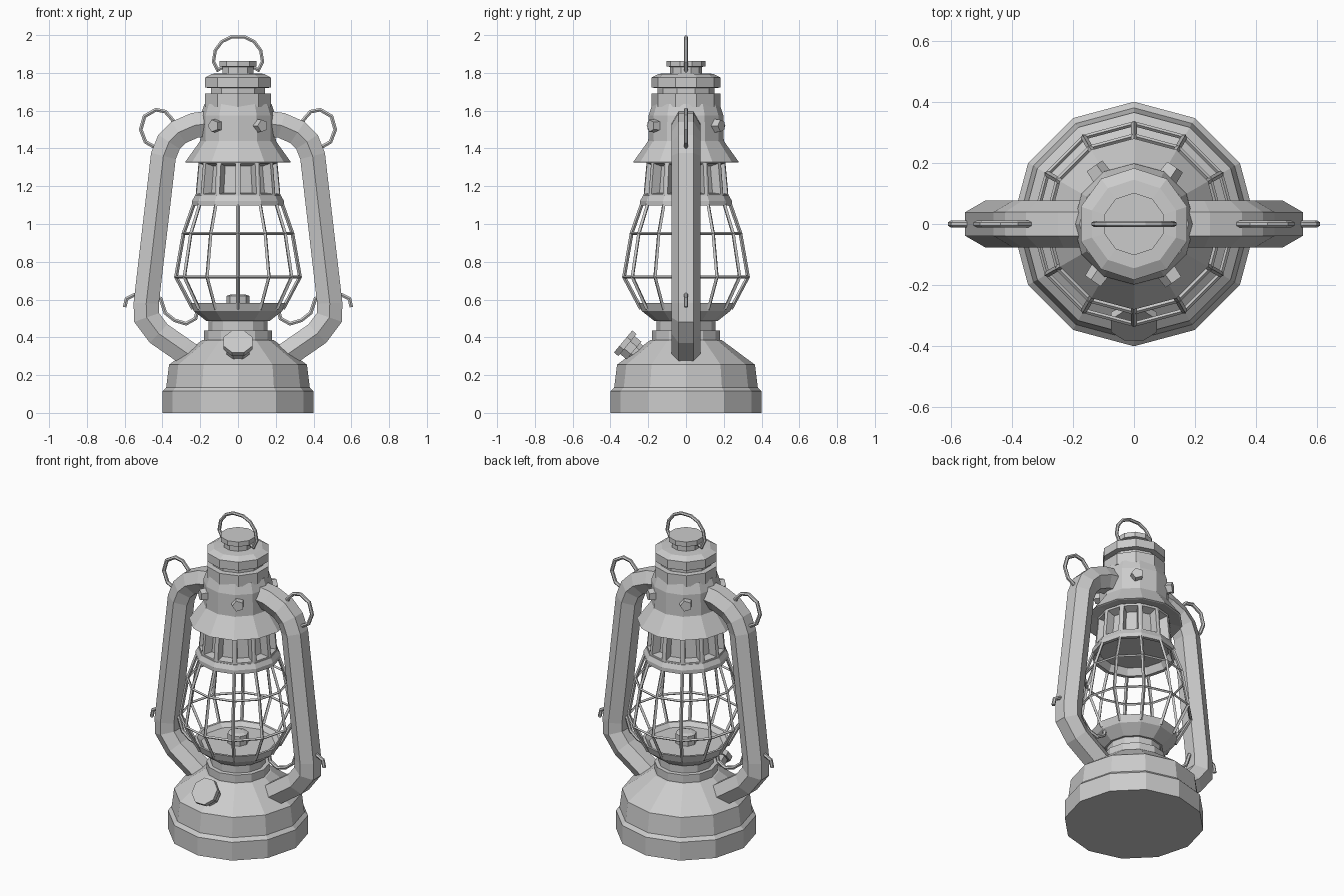
import bpy, bmesh, math
from mathutils import Vector, Matrix

if "Cube" in bpy.data.objects:
    bpy.data.objects.remove(bpy.data.objects["Cube"])


def finish(name, bm):
    bmesh.ops.recalc_face_normals(bm, faces=bm.faces)
    me = bpy.data.meshes.new(name)
    bm.to_mesh(me)
    bm.free()
    ob = bpy.data.objects.new(name, me)
    bpy.context.collection.objects.link(ob)
    return ob


def bridge(bm, rings, closed=False):
    n = len(rings[0])
    faces = []
    pairs = list(zip(rings, rings[1:]))
    if closed:
        pairs.append((rings[-1], rings[0]))
    for a, b in pairs:
        for i in range(n):
            j = (i + 1) % n
            faces.append(bm.faces.new((a[i], a[j], b[j], b[i])))
    if not closed:
        bm.faces.new(rings[0])
        bm.faces.new(rings[-1])
    return faces


def lathe(name, profile, n=12, bm=None):
    """Faceted turned part with a corner on the y axis, capped at both ends."""
    bm = bmesh.new()
    rings = []
    for r, z in profile:
        rings.append([bm.verts.new((r * math.cos(math.pi / 2 + math.tau * i / n),
                                    r * math.sin(math.pi / 2 + math.tau * i / n), z))
                      for i in range(n)])
    bridge(bm, rings)
    return finish(name, bm)


def sweep(bm, path, r, n=6, axis=(0, 1, 0), closed=False, mat=Matrix()):
    """Mitred tube along a flat path; axis is the normal of its plane."""
    pts = [Vector(p) for p in path]
    axis = Vector(axis)
    rings = []
    for i, p in enumerate(pts):
        before = pts[i - 1] if (i or closed) else None
        after = pts[(i + 1) % len(pts)] if (i < len(pts) - 1 or closed) else None
        d1 = (p - before).normalized() if before is not None else (after - p).normalized()
        d2 = (after - p).normalized() if after is not None else d1
        t = (d1 + d2).normalized()
        side = t.cross(axis) / max(t.dot(d1), 0.5)
        rings.append([bm.verts.new(mat @ (p + r * (axis * math.cos(math.tau * k / n)
                                                   + side * math.sin(math.tau * k / n))))
                      for k in range(n)])
    bridge(bm, rings, closed)


def flat(points, sx=1):
    return [(sx * x, 0, z) for x, z in points]


# Fuel tank, neck and burner bowl
lathe("fuel_tank", [(.4, 0), (.4, .115), (.38, .135), (.365, .255), (.19, .385), (.15, .39)])
lathe("neck", [(.18, .37), (.18, .435), (.157, .437), (.157, .49), (.15, .5)])
lathe("burner_bowl", [(.14, .485), (.168, .487), (.235, .54), (.25, .583), (.235, .583), (.21, .56)])
lathe("burner", [(.06, .55), (.06, .62), (.035, .628)], 8)

# Wire cage
bm = bmesh.new()
rib = [(.225, .55), (.238, .55), (.328, .72), (.288, .95), (.232, 1.11)]
for i in range(12):
    sweep(bm, flat(rib[1:]), .01, 4, mat=Matrix.Rotation(math.tau * i / 12, 4, 'Z'))
for r, z in rib[2:4]:
    sweep(bm, [(r * math.cos(math.tau * i / 12), r * math.sin(math.tau * i / 12), z)
               for i in range(12)], .008, 4, (0, 0, 1), True)
finish("wire_cage", bm)

# Collar and slotted vent
lathe("vent_collar", [(.2, 1.14), (.22, 1.098), (.243, 1.098), (.243, 1.122), (.228, 1.15), (.2, 1.15)])
bm = bmesh.new()
rings = [[bm.verts.new((r * math.sin(math.tau * i / 12), r * math.cos(math.tau * i / 12), z))
          for i in range(12)] for r, z in ((.225, 1.145), (.208, 1.335))]
slots = bridge(bm, rings)
bmesh.ops.recalc_face_normals(bm, faces=bm.faces)
bmesh.ops.inset_individual(bm, faces=slots, thickness=.02)
bmesh.ops.inset_individual(bm, faces=slots, thickness=.015, depth=-.05)
finish("slotted_vent", bm)

# Hood skirt, chimney and cap
lathe("hood", [(.2, 1.34), (.272, 1.325), (.28, 1.328), (.2, 1.44), (.198, 1.575), (.178, 1.635), (.15, 1.635)])
lathe("chimney_cap", [(.183, 1.62), (.183, 1.69), (.15, 1.692), (.15, 1.72), (.183, 1.722),
                      (.183, 1.775), (.145, 1.795), (.085, 1.798), (.085, 1.832),
                      (.102, 1.834), (.102, 1.864)], 10)

# Four five-sided studs around the chimney
bm = bmesh.new()
for a in (55, 125, 235, 305):
    m = (Matrix.Rotation(math.radians(a), 4, 'Z') @ Matrix.Translation((.205, 0, 1.52))
         @ Matrix.Rotation(math.pi / 2, 4, 'Y') @ Matrix.Rotation(math.pi, 4, 'Z'))
    bmesh.ops.create_cone(bm, cap_ends=True, segments=5, radius1=.038, radius2=.034,
                          depth=.05, matrix=m)
finish("chimney_studs", bm)

# Side air tubes and bail wires, mirrored left and right
tube = [(.17, 1.53), (.23, 1.522), (.315, 1.485), (.365, 1.435), (.395, 1.36),
        (.486, .58), (.484, .505), (.42, .42), (.29, .33), (.22, .28)]
upper = [(.34, 1.49), (.345, 1.55), (.385, 1.595), (.435, 1.605), (.495, 1.57),
         (.515, 1.5), (.49, 1.435), (.43, 1.4)]
lower = [(.6, .56), (.59, .605), (.55, .625), (.41, .605), (.385, .53), (.335, .49),
         (.275, .472), (.225, .5), (.21, .56)]
for side, sx in (("left", -1), ("right", 1)):
    for part, path, r in (("air_tube", tube, .077), ("upper_hook", upper, .011),
                          ("lower_hook", lower, .011)):
        bm = bmesh.new()
        sweep(bm, flat(path, sx), r)
        finish(f"{part}_{side}", bm)

# Hanging ring on top
half = [(.08, 1.83), (.108, 1.815), (.13, 1.86), (.12, 1.92), (.085, 1.966), (.035, 1.99)]
bm = bmesh.new()
sweep(bm, flat([(-x, z) for x, z in half] + half[::-1]), .01)
finish("hanging_ring", bm)

# Angled filler cap on the front of the tank
axis = Vector((0, -.77, .64)).normalized()
turn = axis.to_track_quat('Z', 'Y').to_matrix().to_4x4()
bm = bmesh.new()
for r, depth, dist in ((.082, .03, -.015), (.066, .05, -.05), (.055, .14, -.09)):
    m = Matrix.Translation(Vector((0, -.333, .378)) + axis * dist) @ turn @ Matrix.Rotation(math.pi / 8, 4, 'Z')
    bmesh.ops.create_cone(bm, cap_ends=True, segments=8, radius1=r, radius2=r, depth=depth, matrix=m)
finish("filler_cap", bm)
